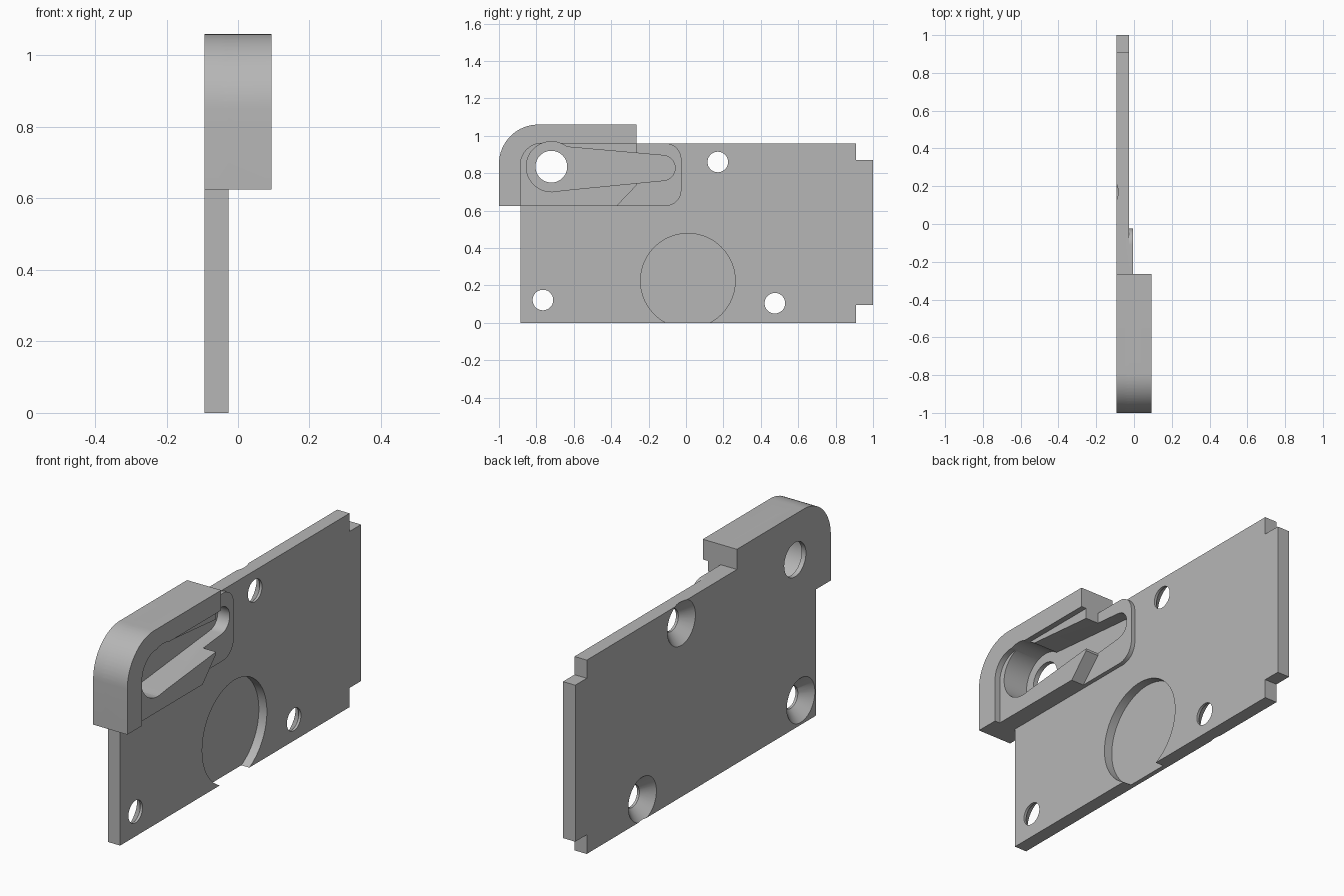
import bpy, bmesh, math
from mathutils import Matrix

if "Cube" in bpy.data.objects:
    bpy.data.objects.remove(bpy.data.objects["Cube"])

XB, XP, XPAD, XUP, XR = -0.0935, -0.026, -0.005, 0.065, 0.0935   # depth levels
FLOOR = -0.07                                                    # pocket floors

grey = bpy.data.materials.new("light grey")
grey.diffuse_color = (0.47, 0.47, 0.47, 1)
grey.use_nodes = True
grey.node_tree.nodes["Principled BSDF"].inputs["Base Color"].default_value = grey.diffuse_color


def arc(cy, cz, r, a0, a1, n=16):
    return [(cy + r * math.cos(math.radians(a0 + (a1 - a0) * i / n)),
             cz + r * math.sin(math.radians(a0 + (a1 - a0) * i / n))) for i in range(n + 1)]


def add_object(name, bm):
    bmesh.ops.recalc_face_normals(bm, faces=bm.faces)
    me = bpy.data.meshes.new(name)
    bm.to_mesh(me)
    bm.free()
    me.materials.append(grey)
    ob = bpy.data.objects.new(name, me)
    bpy.context.collection.objects.link(ob)
    return ob


def prism(name, profile, x0, x1):
    """Extrude a (y, z) profile along x."""
    bm = bmesh.new()
    face = bm.faces.new([bm.verts.new((x0, y, z)) for y, z in profile])
    ext = bmesh.ops.extrude_face_region(bm, geom=[face])
    bmesh.ops.translate(bm, vec=(x1 - x0, 0, 0),
                        verts=[v for v in ext["geom"] if isinstance(v, bmesh.types.BMVert)])
    return add_object(name, bm)


def cone(name, y, z, x0, r0, x1, r1, n=48):
    """Cone or cylinder along x."""
    bm = bmesh.new()
    m = Matrix.Translation(((x0 + x1) / 2, y, z)) @ Matrix.Rotation(math.pi / 2, 4, 'Y')
    bmesh.ops.create_cone(bm, cap_ends=True, segments=n, radius1=r0, radius2=r1,
                          depth=x1 - x0, matrix=m)
    return add_object(name, bm)


def combine(target, tool, op):
    tool.hide_render = True
    mod = target.modifiers.new(tool.name, 'BOOLEAN')
    mod.operation, mod.solver, mod.object = op, 'EXACT', tool
    bpy.context.view_layer.objects.active = target
    bpy.ops.object.modifier_apply(modifier=mod.name)
    bpy.data.objects.remove(tool)


# Back plate with notched end and rounded upper corner
outer = arc(-0.79, 0.85, 0.21, 180, 90)
body = prism("latch_plate", [(-0.885, 0), (0.91, 0), (0.91, 0.095), (1, 0.095), (1, 0.87),
                             (0.91, 0.87), (0.91, 0.96), (-0.265, 0.96), (-0.265, 1.06)]
             + outer[::-1] + [(-1, 0.625), (-0.885, 0.625)], XB, XP)

# Raised rim, stepped pad with a cut corner, and low rounded pad
inner = arc(-0.77, 0.845, 0.115, 90, 180)
rim = prism("rim", [(-1, 0.625)] + outer + [(-0.265, 1.06), (-0.265, 0.96)] + inner
            + [(-0.885, 0.625)], -0.06, XR)
upper_pad = prism("upper_pad", [(-0.94, 0.625), (-0.37, 0.625), (-0.265, 0.735), (-0.265, 1.0),
                                (-0.8, 1.0), (-0.94, 0.86)], -0.055, XUP)
low_pad = prism("low_pad", [(-0.9, 0.625)] + arc(-0.11, 0.71, 0.085, -90, 0)
                + arc(-0.11, 0.875, 0.085, 0, 90) + [(-0.9, 0.96)], -0.05, XPAD)
for part in (rim, upper_pad, low_pad):
    combine(body, part, 'UNION')

# Keyhole slot: round end plus tapered arm
combine(body, cone("slot_round", -0.72, 0.835, FLOOR, 0.134, 0.2, 0.134, 64), 'DIFFERENCE')
combine(body, prism("slot_arm", [(-0.72, 0.7), (-0.65, 0.709)] + arc(-0.125, 0.828, 0.067, -85, 85)
                    + [(-0.63, 0.94), (-0.72, 0.945)], FLOOR, 0.2), 'DIFFERENCE')
combine(body, cone("pivot_hole", -0.72, 0.835, -0.3, 0.085, 0.3, 0.085), 'DIFFERENCE')

# Shallow round pocket open at the bottom edge
combine(body, cone("round_pocket", 0.01, 0.225, FLOOR, 0.253, 0.2, 0.253, 80), 'DIFFERENCE')

# Screw holes countersunk from the back
for y, z in ((0.17, 0.86), (-0.765, 0.122), (0.475, 0.105)):
    combine(body, cone("screw_hole", y, z, -0.2, 0.055, 0.2, 0.055), 'DIFFERENCE')
    combine(body, cone("countersink", y, z, XB - 0.01, 0.12, XB + 0.055, 0.055), 'DIFFERENCE')

bpy.ops.object.select_all(action='DESELECT')
body.select_set(True)
bpy.context.view_layer.objects.active = body
bpy.ops.object.shade_smooth_by_angle(angle=math.radians(25))
